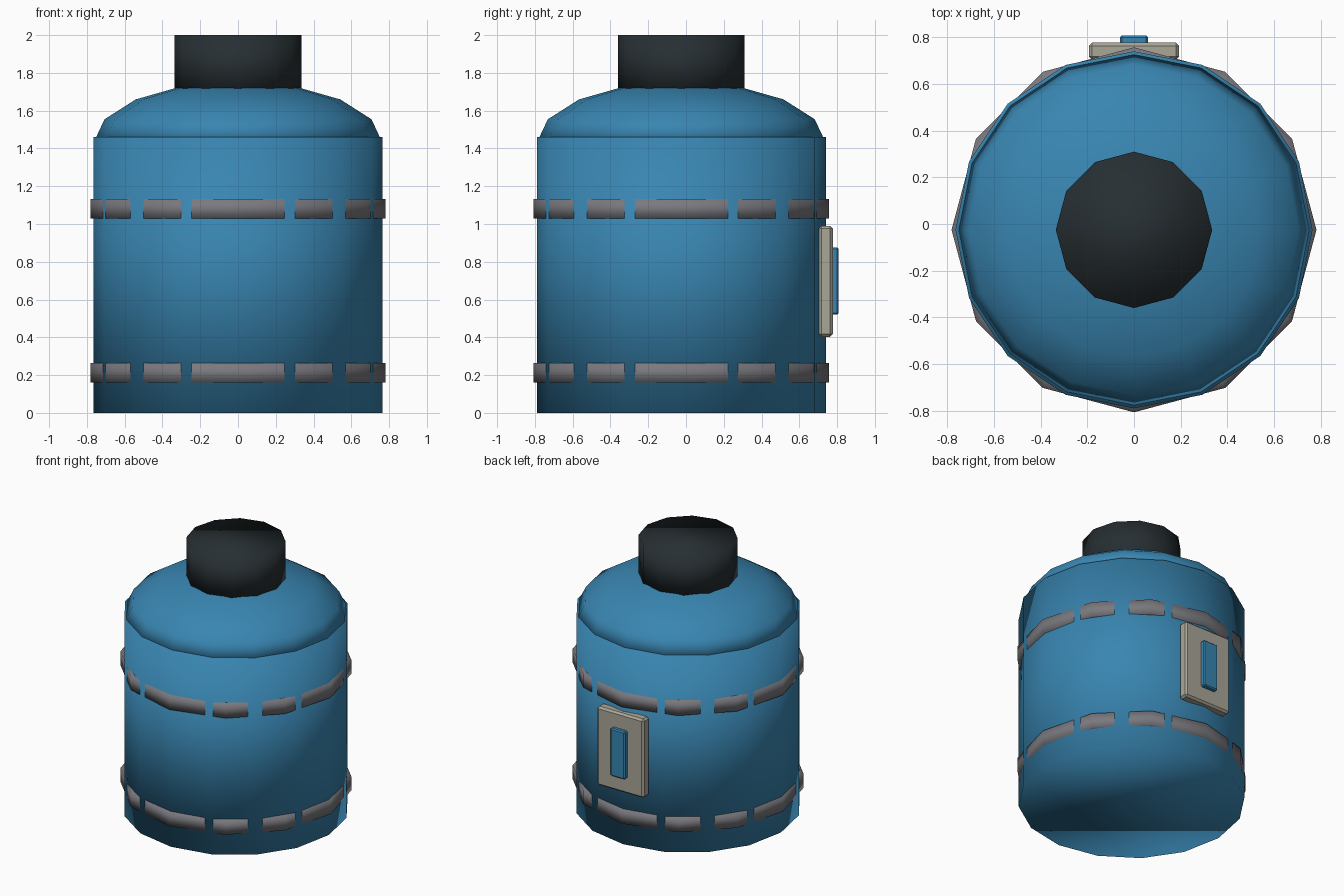
import bpy, bmesh
from math import sin, cos, pi

if "Cube" in bpy.data.objects:
    bpy.data.objects.remove(bpy.data.objects["Cube"])

CY = -0.025  # axis of the barrel, shifted to make room for the rear plate


def material(name, rgb):
    m = bpy.data.materials.new(name)
    m.diffuse_color = (*rgb, 1)
    m.use_nodes = True
    m.node_tree.nodes["Principled BSDF"].inputs["Base Color"].default_value = m.diffuse_color
    return m


BLUE = material("blue_paint", (0.04, 0.235, 0.44))
STEEL = material("band_grey", (0.19, 0.19, 0.21))
BLACK = material("cap_black", (0.02, 0.028, 0.032))
CREAM = material("plate_cream", (0.40, 0.38, 0.31))


def finish(name, bm, mat, smooth):
    bmesh.ops.recalc_face_normals(bm, faces=bm.faces)
    mesh = bpy.data.meshes.new(name)
    bm.to_mesh(mesh)
    bm.free()
    for p in mesh.polygons:
        p.use_smooth = smooth
    mesh.materials.append(mat)
    ob = bpy.data.objects.new(name, mesh)
    bpy.context.collection.objects.link(ob)
    return ob


def lathe(name, profile, sides, mat, closed=False):
    """Revolve (radius, z) points; open profiles get end faces."""
    bm = bmesh.new()
    rings = [[bm.verts.new((r * cos(2 * pi * i / sides),
                            CY + r * sin(2 * pi * i / sides), z))
              for i in range(sides)] for r, z in profile]
    pairs = list(zip(rings, rings[1:]))
    if closed:
        pairs.append((rings[-1], rings[0]))
    for a, b in pairs:
        for i in range(sides):
            j = (i + 1) % sides
            bm.faces.new((a[i], a[j], b[j], b[i]))
    if not closed:
        bm.faces.new(rings[0])
        bm.faces.new(rings[-1])
    return finish(name, bm, mat, True)


def box(name, x, y, z, mat, bevel):
    """Bevelled box from (min, max) ranges."""
    bm = bmesh.new()
    bmesh.ops.create_cube(bm, size=1)
    for v in bm.verts:
        v.co = [lo + (c + 0.5) * (hi - lo) for c, (lo, hi) in zip(v.co, (x, y, z))]
    ob = finish(name, bm, mat, False)
    mod = ob.modifiers.new("edge_bevel", 'BEVEL')
    mod.width, mod.segments = bevel, 1
    return ob


# Barrel body and rounded shoulder
lathe("tank_body", [(0.765, 0), (0.765, 1.46)], 16, BLUE)
lathe("tank_dome", [(0.765 * cos(a), 1.43 + 0.325 * sin(a))
                    for a in (0, pi / 8, pi / 4, 3 * pi / 8, 0.499 * pi)], 16, BLUE)

# Screw cap
lathe("cap", [(0.335, 1.70), (0.335, 2.0)], 12, BLACK)

# Two bands around the body
for name, z in (("lower_band", 0.212), ("upper_band", 1.08)):
    h = 0.052
    lathe(name, [(0.70, z - h), (0.782, z - h), (0.782, z + h), (0.70, z + h)],
          12, STEEL, closed=True)

# Rear plate with a raised blue bar
box("rear_plate", (-0.193, 0.193), (0.703, 0.777), (0.403, 0.99), CREAM, 0.014)
box("rear_plate_bar", (-0.06, 0.06), (0.76, 0.808), (0.52, 0.875), BLUE, 0.008)
